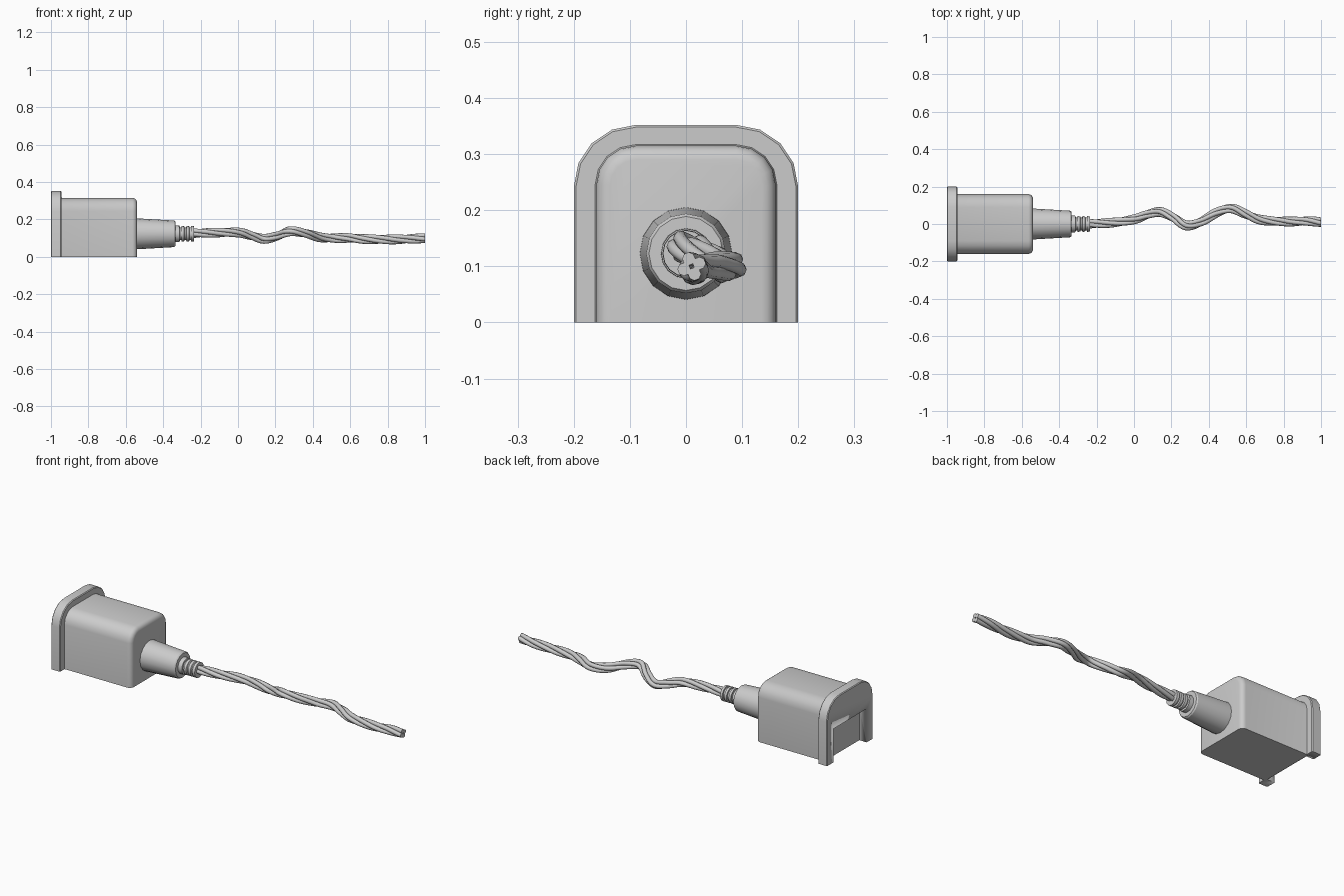
import bpy, bmesh, math
from mathutils import Vector

if "Cube" in bpy.data.objects:
    bpy.data.objects.remove(bpy.data.objects["Cube"])


def make_object(name, bm, angle=35):
    bmesh.ops.recalc_face_normals(bm, faces=bm.faces)
    me = bpy.data.meshes.new(name)
    bm.to_mesh(me)
    bm.free()
    ob = bpy.data.objects.new(name, me)
    bpy.context.collection.objects.link(ob)
    bpy.ops.object.select_all(action='DESELECT')
    ob.select_set(True)
    bpy.context.view_layer.objects.active = ob
    bpy.ops.object.shade_smooth_by_angle(angle=math.radians(angle))
    return ob


def loft(name, rings, angle=35):
    bm = bmesh.new()
    vs = [[bm.verts.new(p) for p in r] for r in rings]
    n = len(vs[0])
    for a, b in zip(vs, vs[1:]):
        for i in range(n):
            j = (i + 1) % n
            bm.faces.new((a[i], a[j], b[j], b[i]))
    bm.faces.new(vs[0])
    bm.faces.new(vs[-1])
    return make_object(name, bm, angle)


def arch(x, w, h, r, inset=0, seg=4):
    """Flat-bottomed outline with two rounded top corners."""
    w, h, r = w - inset, h - inset, max(r - inset, 0.01)
    half = [(w, 0)]
    for i in range(seg + 1):
        a = i / seg * math.pi / 2
        half.append((w - r + r * math.cos(a), h - r + r * math.sin(a)))
    pts = half + [(-y, z) for y, z in reversed(half)]
    return [(x, y, z) for y, z in pts]


def turned(name, profile, sides, zc):
    rings = []
    for x, r in profile:
        rings.append([(x, r * math.cos(2 * math.pi * i / sides),
                       zc + r * math.sin(2 * math.pi * i / sides)) for i in range(sides)])
    return loft(name, rings, 30)


# rear flange with an open-bottomed slot in its back
flange = loft("flange", [arch(x, 0.2, 0.352, 0.11, i) for x, i in
                         [(-1, 0.004), (-0.996, 0), (-0.949, 0), (-0.945, 0.004)]], 25)
bm = bmesh.new()
bmesh.ops.create_cube(bm, size=1)
for v in bm.verts:
    v.co = Vector((-1.0 + v.co.x * 0.09, v.co.y * 0.29, 0.07 + v.co.z * 0.23))
cutter = make_object("slot_cutter", bm)
cutter.hide_render = True
cutter.hide_viewport = True
mod = flange.modifiers.new("slot", 'BOOLEAN')
mod.operation = 'DIFFERENCE'
mod.solver = 'EXACT'
mod.object = cutter

# housing with a rounded front end
steps = [(-0.95, -0.004), (-0.94, 0)]
for i in range(5):
    a = i / 4 * math.pi / 2
    steps.append((-0.567 + 0.025 * math.sin(a), 0.025 - 0.025 * math.cos(a)))
steps = steps[:2] + [(x + 0.002, i) for x, i in steps[2:]]
loft("housing", [arch(x, 0.16, 0.315, 0.07, i) for x, i in steps], 40)

# tapered strain relief and ribbed neck
ZC = 0.123
turned("strain_relief", [(-0.56, 0.083), (-0.53, 0.082), (-0.342, 0.071),
                         (-0.335, 0.066)], 16, ZC)
neck = [(-0.345, 0.045), (-0.312, 0.044)]
for x in (-0.312, -0.286, -0.26):
    neck += [(x + 0.001, 0.034), (x + 0.009, 0.034), (x + 0.01, 0.042), (x + 0.024, 0.041)]
turned("ribbed_neck", neck, 16, ZC)

# cable centre line
PATH = [Vector(p) for p in [
    (-0.27, 0, 0.125), (-0.12, 0.007, 0.129), (0, 0.025, 0.13), (0.07, 0.05, 0.113),
    (0.14, 0.064, 0.096), (0.21, 0.035, 0.112), (0.28, -0.008, 0.137), (0.36, 0.012, 0.125),
    (0.44, 0.06, 0.104), (0.52, 0.083, 0.1), (0.6, 0.052, 0.101), (0.68, 0.022, 0.095),
    (0.82, 0.013, 0.093), (0.92, 0.016, 0.096), (1.0, 0.01, 0.1)]]


def spline(points, sub=6):
    out = []
    for i in range(len(points) - 1):
        p1, p2 = points[i], points[i + 1]
        p0, p3 = points[max(i - 1, 0)], points[min(i + 2, len(points) - 1)]
        for k in range(sub):
            t = k / sub
            out.append(0.5 * (2 * p1 + (p2 - p0) * t + (2 * p0 - 5 * p1 + 4 * p2 - p3) * t * t
                              + (3 * p1 - p0 - 3 * p2 + p3) * t ** 3))
    return out + [points[-1]]


def frames(line):
    out = []
    for i, p in enumerate(line):
        t = (line[min(i + 1, len(line) - 1)] - line[max(i - 1, 0)]).normalized()
        side = Vector((0, 0, 1)).cross(t).normalized()
        out.append((p, side, t.cross(side)))
    return out


# four twisted strands
centre = frames(spline(PATH))
for s in range(4):
    line = []
    for p, u, v in centre:
        a = s * math.pi / 2 + (p.x + 0.27) * 2 * math.pi / 0.55
        line.append(p + 0.0145 * (u * math.cos(a) + v * math.sin(a)))
    line[-1].x = 1.0
    rings = [[p + 0.0118 * (u * math.cos(k * math.pi / 4) + v * math.sin(k * math.pi / 4))
              for k in range(8)] for p, u, v in frames(line)]
    for q in rings[-1]:
        q.x = 1.0
    loft("strand_%d" % (s + 1), rings, 60)
